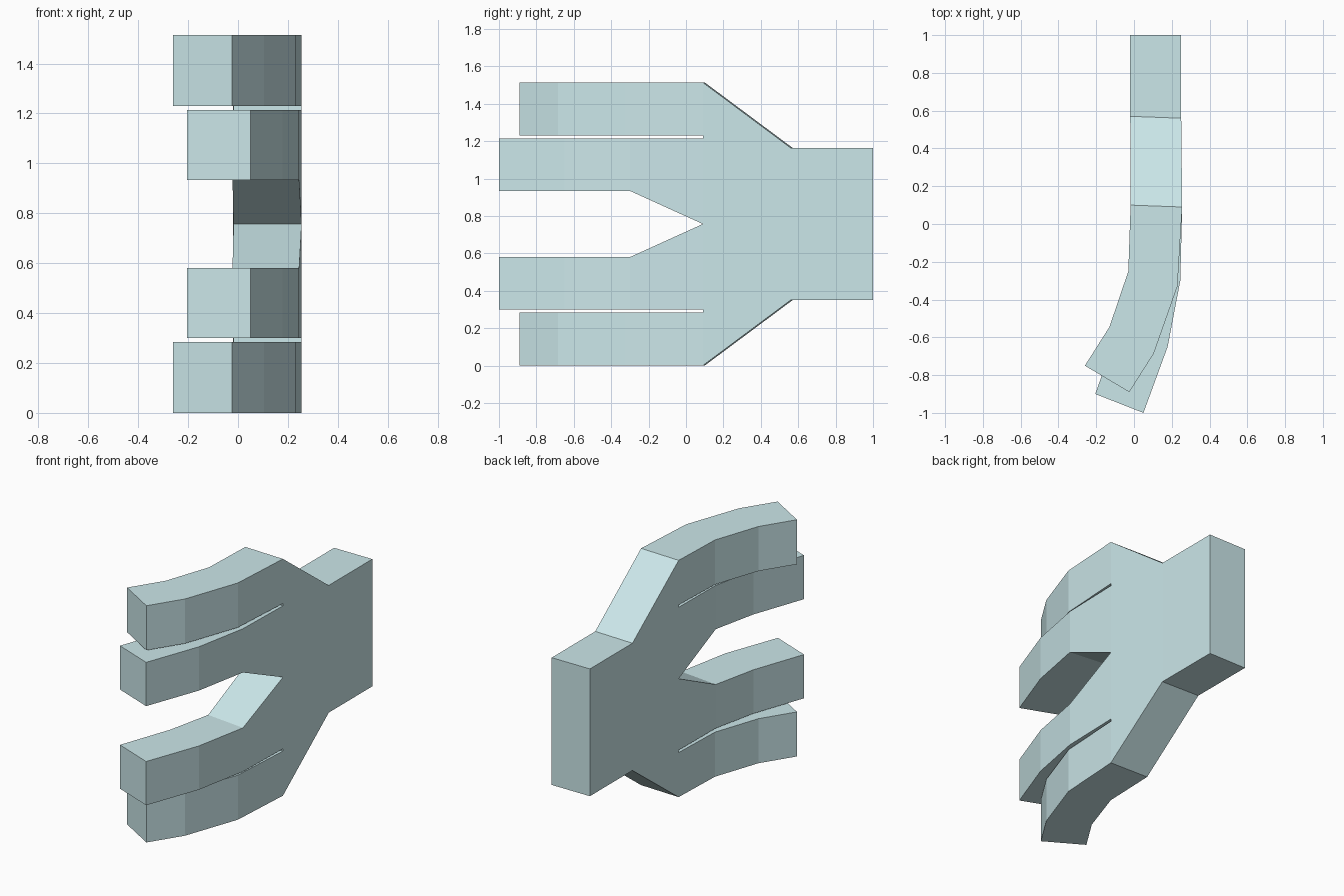
import bpy, bmesh

if "Cube" in bpy.data.objects:
    bpy.data.objects.remove(bpy.data.objects["Cube"])

MID = 0.757  # height of the symmetry plane

# Cross-section stations seen from above: (left x, y), (right x, y)
ST = {
    "end":   ((-0.02, 1.0), (0.25, 1.0)),
    "wrist": ((-0.02, 0.57), (0.25, 0.56)),
    "root":  ((-0.018, 0.10), (0.255, 0.09)),
    "in1":   ((-0.022, -0.27), (0.245, -0.30)),
    "in2":   ((-0.085, -0.56), (0.178, -0.65)),
    "in3":   ((-0.205, -0.90), (0.05, -1.0)),
    "out1":  ((-0.03, -0.25), (0.23, -0.33)),
    "out2":  ((-0.13, -0.545), (0.105, -0.685)),
    "out3":  ((-0.26, -0.75), (-0.025, -0.89)),
}


def strip(rows):
    """Quads between successive (station, low z, high z) rows."""
    return [[(a, a0), (b, b0), (b, b1), (a, a1)]
            for (a, a0, a1), (b, b0, b1) in zip(rows, rows[1:])]


# Wrist and flared palm
faces = strip([("end", 0.35, MID), ("wrist", 0.35, MID)])
faces.append([("wrist", 0.35), ("root", 0.0), ("root", 0.285),
              ("root", 0.30), ("root", MID), ("wrist", MID)])
# Outer and inner fingers, separated by a narrow slit
faces += strip([("root", 0.0, 0.285), ("out1", 0.0, 0.285),
                ("out2", 0.0, 0.285), ("out3", 0.0, 0.285)])
faces += strip([("root", 0.30, MID), ("in1", 0.30, 0.58),
                ("in2", 0.30, 0.58), ("in3", 0.30, 0.58)])

bm = bmesh.new()
verts = {}


def vert(key, side):
    k = (key, side)
    if k not in verts:
        x, y = ST[key[0]][side]
        verts[k] = bm.verts.new((x, y, key[1] - MID))
    return verts[k]


# Palm-side and back-side surfaces, plus walls along open edges
edges = {}
for f in faces:
    for side in (0, 1):
        bm.faces.new([vert(k, side) for k in f])
    for a, b in zip(f, f[1:] + f[:1]):
        edges.setdefault(frozenset((a, b)), []).append((a, b))
for uses in edges.values():
    a, b = uses[0]
    if len(uses) == 1 and not (a[1] == MID and b[1] == MID):
        bm.faces.new([vert(a, 0), vert(b, 0), vert(b, 1), vert(a, 1)])
bmesh.ops.recalc_face_normals(bm, faces=bm.faces)

# An open half shell: orient by the outward wrist end face
bm.normal_update()
end = max(bm.faces, key=lambda f: f.calc_center_median().y)
if end.normal.y < 0:
    bmesh.ops.reverse_faces(bm, faces=bm.faces)

mesh = bpy.data.meshes.new("four_finger_hand")
bm.to_mesh(mesh)
bm.free()
hand = bpy.data.objects.new("four_finger_hand", mesh)
bpy.context.collection.objects.link(hand)
hand.location.z = MID

# Upper pair of fingers
mirror = hand.modifiers.new("upper_half", 'MIRROR')
mirror.use_axis = (False, False, True)

mat = bpy.data.materials.new("pale_teal")
mat.diffuse_color = (0.60, 0.80, 0.82, 1.0)
mat.use_nodes = True
mat.node_tree.nodes["Principled BSDF"].inputs["Base Color"].default_value = mat.diffuse_color
mesh.materials.append(mat)
